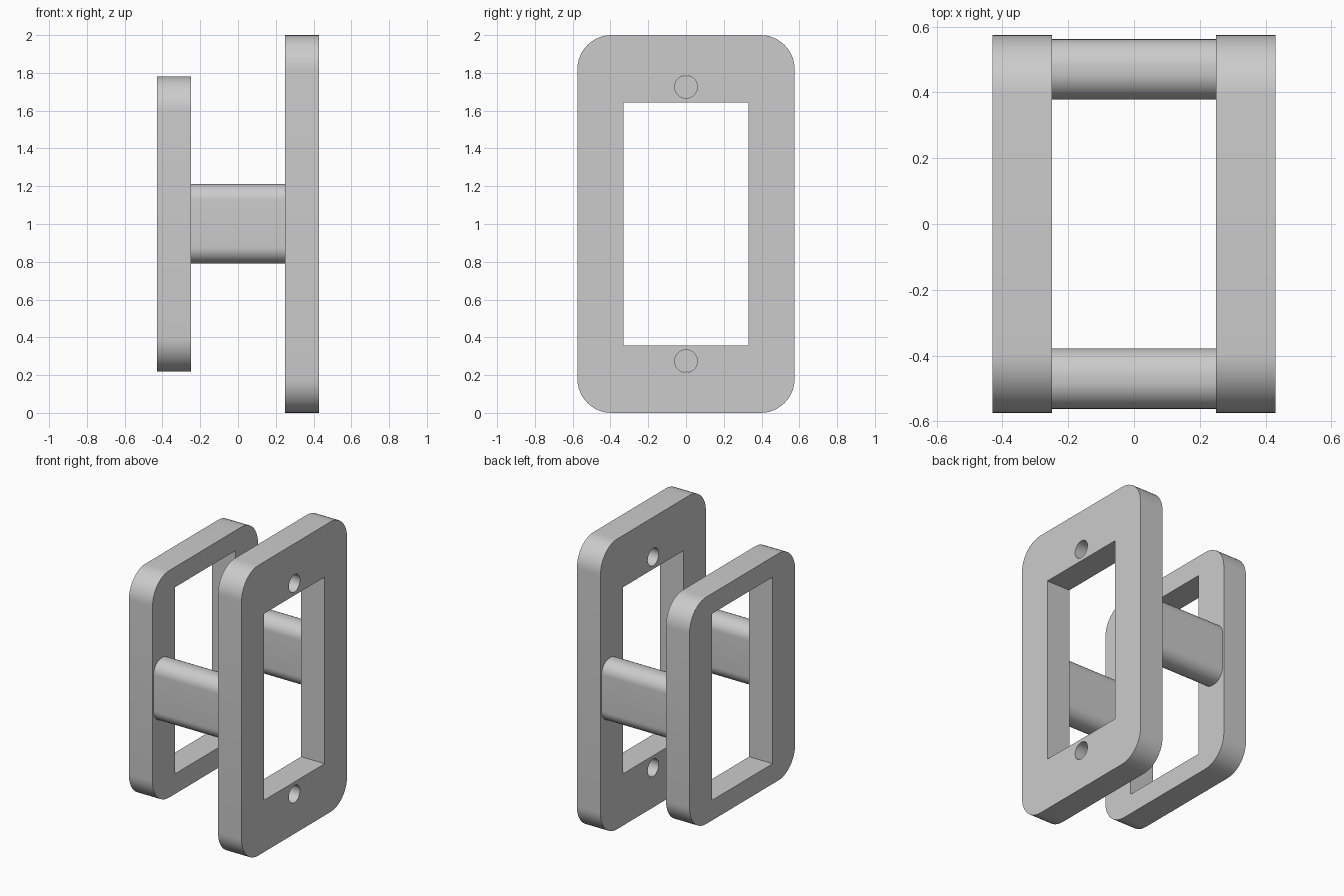
import bpy, bmesh, math
from mathutils import Matrix

default = bpy.data.objects.get("Cube")
if default:
    bpy.data.objects.remove(default, do_unlink=True)

grey = bpy.data.materials.new("plain grey")
grey.use_nodes = True
colour = (0.6, 0.6, 0.6, 1)
grey.diffuse_color = colour
grey.node_tree.nodes["Principled BSDF"].inputs["Base Color"].default_value = colour

MID_Z = 1.0
# Turns a flat outline (width, height, depth) into (y, z, x)
UPRIGHT = Matrix(((0, 0, 1, 0), (1, 0, 0, 0), (0, 1, 0, 0), (0, 0, 0, 1)))


def rounded_rect(cx, cy, hw, hh, r=0, steps=12):
    """Outline of a rectangle with half sizes hw, hh and corner radius r."""
    if r == 0:
        return [(cx + sx * hw, cy + sy * hh) for sx, sy in ((1, 1), (-1, 1), (-1, -1), (1, -1))]
    pts = []
    for quarter, (sx, sy) in enumerate(((1, 1), (-1, 1), (-1, -1), (1, -1))):
        for i in range(steps + 1):
            a = (quarter + i / steps) * math.pi / 2
            pts.append((cx + sx * (hw - r) + r * math.cos(a),
                        cy + sy * (hh - r) + r * math.sin(a)))
    return pts


def circle(cx, cy, r, steps=32):
    return [(cx + r * math.cos(math.tau * i / steps),
             cy + r * math.sin(math.tau * i / steps)) for i in range(steps)]


def extrude_outline(name, outlines, x0, x1):
    """Solid from an outer outline and its holes, running from x0 to x1."""
    curve = bpy.data.curves.new(name, "CURVE")
    curve.dimensions = "2D"
    curve.fill_mode = "BOTH"
    curve.extrude = (x1 - x0) / 2
    for pts in outlines:
        spline = curve.splines.new("POLY")
        spline.points.add(len(pts) - 1)
        for point, (u, v) in zip(spline.points, pts):
            point.co = (u, v, 0, 1)
        spline.use_cyclic_u = True
    helper = bpy.data.objects.new(name + "_outline", curve)
    bpy.context.collection.objects.link(helper)
    mesh = bpy.data.meshes.new_from_object(helper)
    bpy.data.objects.remove(helper, do_unlink=True)
    bpy.data.curves.remove(curve)

    bm = bmesh.new()
    bm.from_mesh(mesh)
    bmesh.ops.remove_doubles(bm, verts=bm.verts, dist=0.0001)
    bmesh.ops.recalc_face_normals(bm, faces=bm.faces)
    bm.transform(Matrix.Translation(((x0 + x1) / 2, 0, MID_Z)) @ UPRIGHT)
    bm.to_mesh(mesh)
    bm.free()
    mesh.name = name
    mesh.materials.clear()
    mesh.materials.append(grey)
    obj = bpy.data.objects.new(name, mesh)
    bpy.context.collection.objects.link(obj)
    bpy.ops.object.select_all(action="DESELECT")
    obj.select_set(True)
    bpy.context.view_layer.objects.active = obj
    bpy.ops.object.shade_smooth_by_angle(angle=math.radians(30))
    return obj


INNER, OUTER = 0.25, 0.43
window = rounded_rect(0, 0, 0.33, 0.643)

# Tall plate with a window and two screw holes
screw_holes = [circle(0, s * 0.726, 0.06) for s in (-1, 1)]
extrude_outline("tall_plate", [rounded_rect(0, 0, 0.575, 1.0, 0.18), window] + screw_holes,
                INNER, OUTER)

# Short plate with the same window
extrude_outline("short_plate", [rounded_rect(0, 0, 0.575, 0.782, 0.18), window],
                -OUTER, -INNER)

# Two rounded posts joining the plates
for name, side in (("front_post", -1), ("back_post", 1)):
    extrude_outline(name, [rounded_rect(side * 0.47, 0.002, 0.092, 0.21, 0.085)],
                    -INNER, INNER)
